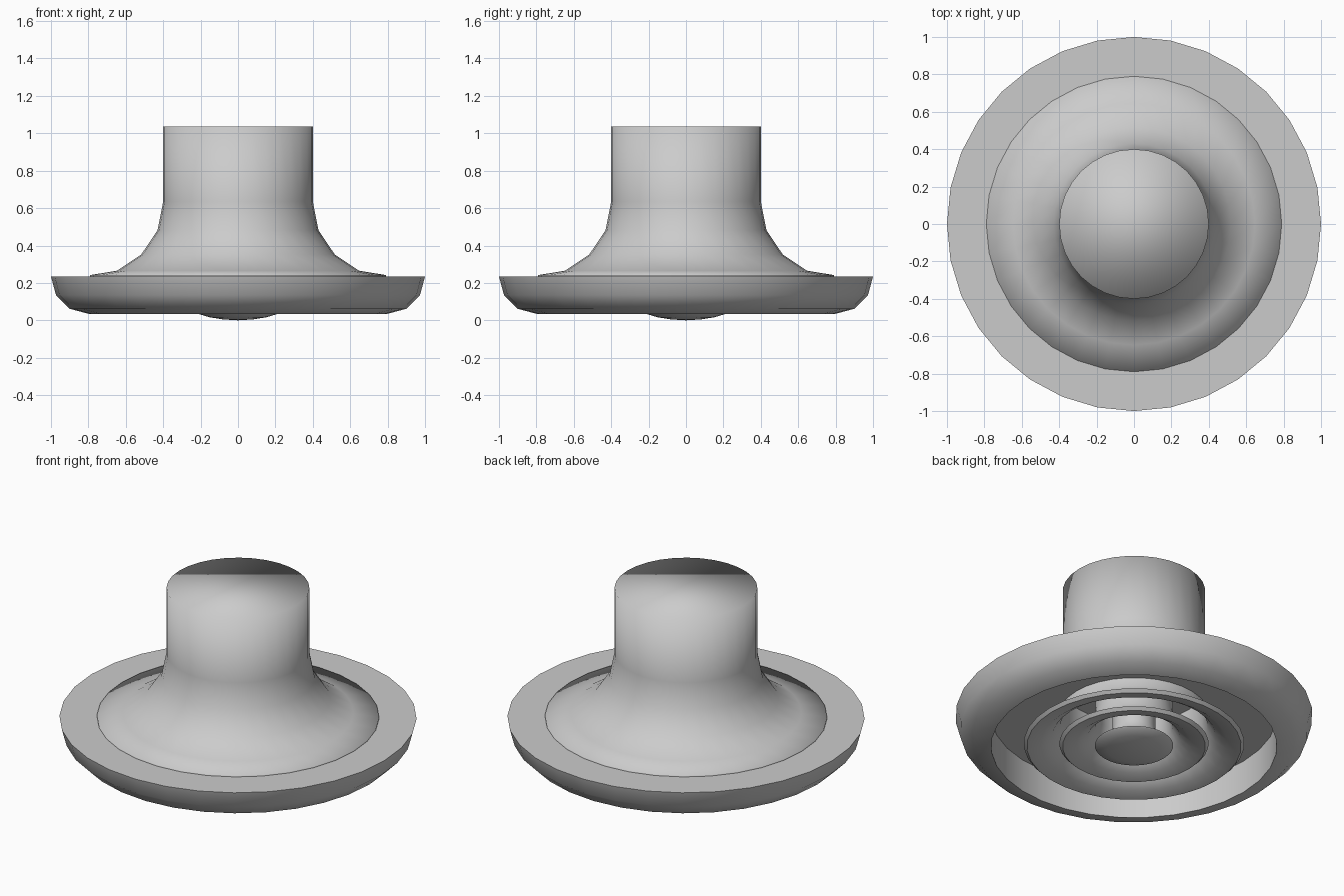
import bpy, bmesh, math

if "Cube" in bpy.data.objects:
    bpy.data.objects.remove(bpy.data.objects["Cube"])

SEG = 32
BASE, TOP = 0.035, 0.235   # heights of the lower rims and of the flange top


def arc(cx, cz, r, a0, a1, n):
    """Points on an arc in the (radius, height) plane, angles in degrees."""
    out = []
    for i in range(n + 1):
        a = math.radians(a0 + (a1 - a0) * i / n)
        out.append((cx + r * math.cos(a), cz + r * math.sin(a)))
    return out


def lathe(name, profile, closed=False, cap_start=False, sharp_angle=None):
    """Revolve a profile about z; a start cap is a single n-gon."""
    bm = bmesh.new()
    rings = []
    for r, z in profile:
        if r < 1e-6:
            rings.append([bm.verts.new((0, 0, z))] * SEG)
        else:
            rings.append([bm.verts.new((r * math.cos(2 * math.pi * k / SEG),
                                        r * math.sin(2 * math.pi * k / SEG), z))
                          for k in range(SEG)])
    pairs = list(zip(rings, rings[1:]))
    if closed:
        pairs.append((rings[-1], rings[0]))
    for a, b in pairs:
        for k in range(SEG):
            j = (k + 1) % SEG
            quad = list(dict.fromkeys((a[k], b[k], b[j], a[j])))
            bm.faces.new(quad)
    if cap_start:
        bm.faces.new(rings[0])
    bmesh.ops.recalc_face_normals(bm, faces=bm.faces)
    me = bpy.data.meshes.new(name)
    bm.to_mesh(me)
    bm.free()
    ob = bpy.data.objects.new(name, me)
    bpy.context.collection.objects.link(ob)
    bpy.ops.object.select_all(action='DESELECT')
    ob.select_set(True)
    bpy.context.view_layer.objects.active = ob
    if sharp_angle is None:
        bpy.ops.object.shade_smooth()
    else:
        bpy.ops.object.shade_smooth_by_angle(angle=math.radians(sharp_angle))
    return ob


# Neck with its sweeping foot, closed by a flat top and a flat underside
foot = arc(0.8, 0.635, 0.4, 180, 270, 4)
foot[-1] = (0.79, 0.242)
lathe("neck", [(0.4, 1.035)] + foot + [(0.79, TOP)], cap_start=True)
lathe("underside", [(0.8, TOP), (0.4, TOP)])

# Outer flange: flat top, rounded outside, straight inner wall
lathe("flange", [(0.8, TOP)] + arc(0.8, TOP, 0.2, 0, -90, 3),
      closed=True, sharp_angle=35)

# Nested flared bells under the flange
T = 0.018
for name, throat, top in (("outer_bell", 0.4, 0.43), ("inner_bell", 0.2, 0.40)):
    lip = throat + 0.2
    inner = [(throat, top)] + arc(lip, TOP, 0.2, 180, 270, 4)
    outer = arc(lip + T, TOP + T, 0.2, 270, 180, 4) + [(throat + T, top)]
    lathe(name, inner + outer, closed=True, sharp_angle=35)

# Roof closing the bell throats
lathe("throat_roof", [(0.41, 0.42), (0.0, 0.42)])

# Central knob: stem, flare and shallow domed face
lathe("knob", [(0.12, 0.42)] + arc(0.22, 0.14, 0.1, 180, 270, 4)
      + [(0.215, BASE), (0.15, 0.016), (0.08, 0.005), (0, 0)], sharp_angle=35)
